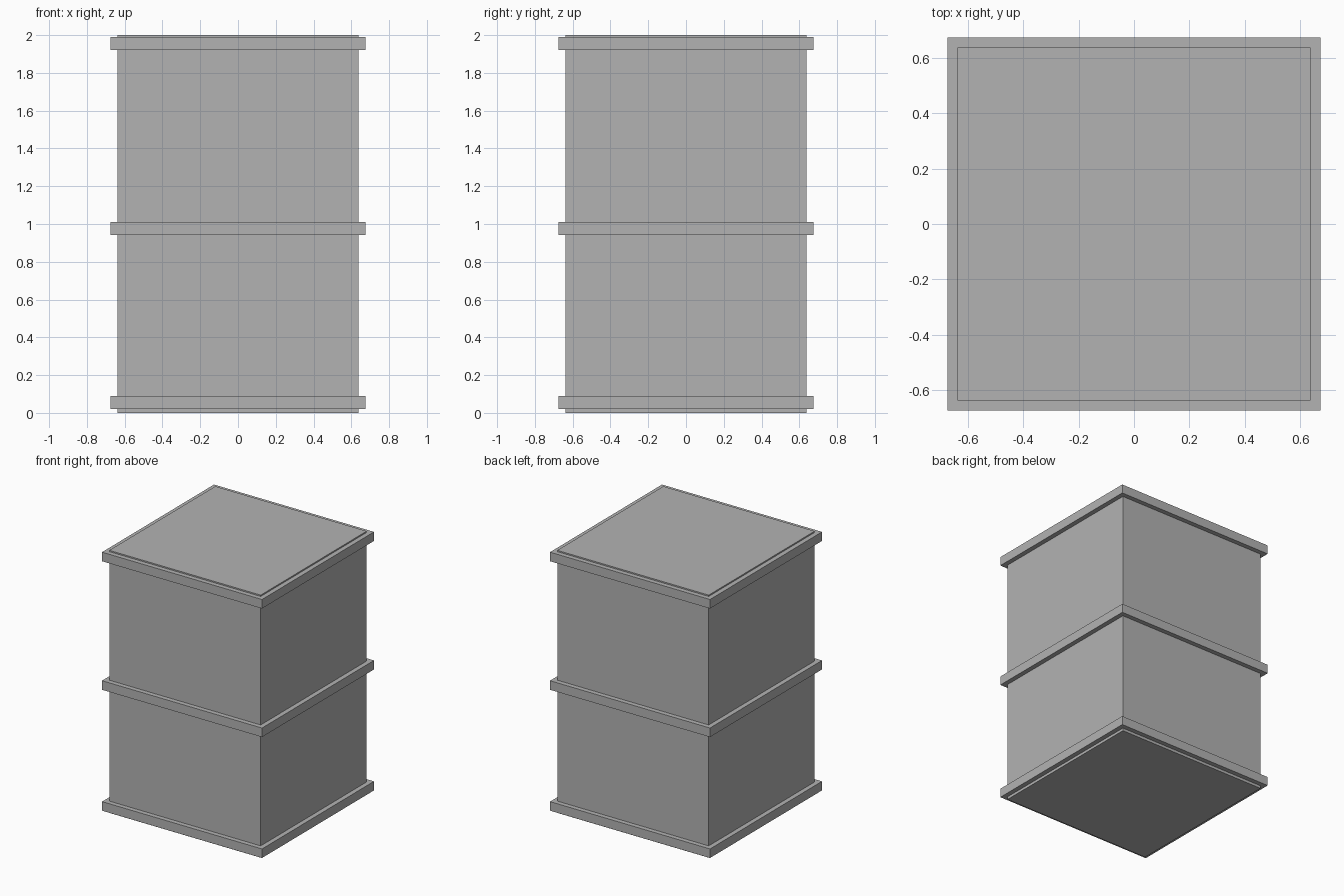
import bpy

cube = bpy.data.objects.get("Cube")
if cube:
    bpy.data.objects.remove(cube, do_unlink=True)

# Single flat grey
grey = bpy.data.materials.new("plain_grey")
grey.use_nodes = True
colour = (0.45, 0.45, 0.45, 1)
grey.diffuse_color = colour
grey.node_tree.nodes["Principled BSDF"].inputs["Base Color"].default_value = colour


def square_block(name, width, bottom, top):
    bpy.ops.mesh.primitive_cube_add(size=1, location=(0, 0, (bottom + top) / 2))
    block = bpy.context.object
    block.name = name
    block.scale = (width, width, top - bottom)
    bpy.ops.object.transform_apply(location=False, rotation=False, scale=True)
    block.data.materials.append(grey)


# Main column
square_block("column_body", 1.276, 0, 2)

# Raised bands wrapped around the column
band_height = 0.069
for name, bottom in (("bottom_band", 0.021), ("middle_band", 0.942), ("top_band", 1.921)):
    square_block(name, 1.348, bottom, bottom + band_height)
